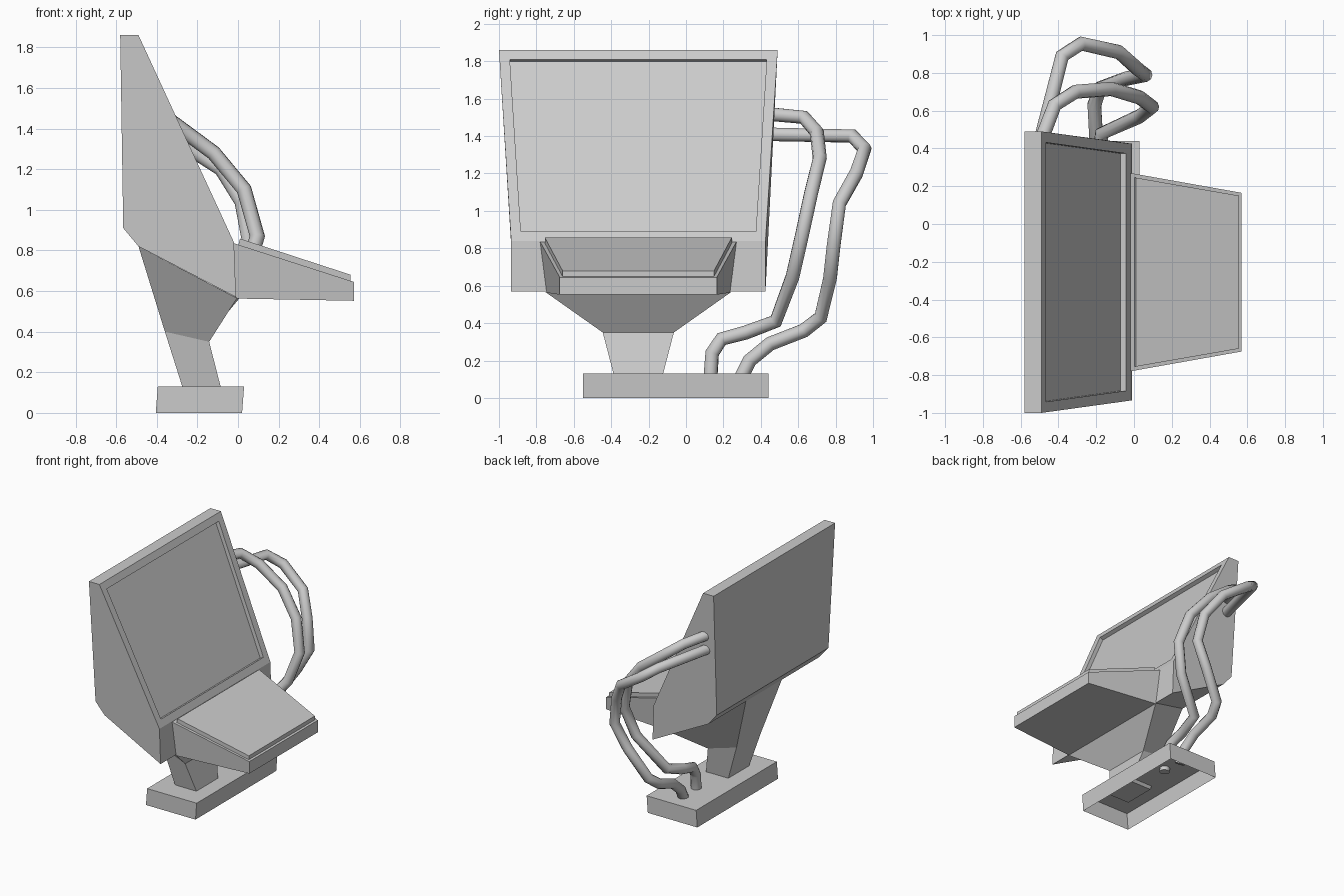
import bpy, bmesh
from mathutils import Vector

if "Cube" in bpy.data.objects:
    bpy.data.objects.remove(bpy.data.objects["Cube"])


def loft(name, rings, caps=(True, True), recess=None):
    """Skin a list of equal-length point rings; recess = (side index, margin, depth)."""
    bm = bmesh.new()
    rows = [[bm.verts.new(p) for p in ring] for ring in rings]
    n = len(rows[0])
    sides = []
    for a, b in zip(rows, rows[1:]):
        for i in range(n):
            j = (i + 1) % n
            sides.append(bm.faces.new((a[i], a[j], b[j], b[i])))
    if caps[0]:
        bm.faces.new(rows[0][::-1])
    if caps[1]:
        bm.faces.new(rows[-1])
    bmesh.ops.recalc_face_normals(bm, faces=bm.faces[:])
    if recess:
        face, margin, depth = sides[recess[0]], recess[1], recess[2]
        face.normal_update()
        normal = face.normal.copy()
        bmesh.ops.inset_region(bm, faces=[face], thickness=margin, use_even_offset=True)
        res = bmesh.ops.extrude_face_region(bm, geom=[face])
        moved = [v for v in res["geom"] if isinstance(v, bmesh.types.BMVert)]
        bmesh.ops.translate(bm, verts=moved, vec=-normal * depth)
        if face.is_valid:
            bm.faces.remove(face)
    mesh = bpy.data.meshes.new(name)
    bm.to_mesh(mesh)
    bm.free()
    obj = bpy.data.objects.new(name, mesh)
    bpy.context.collection.objects.link(obj)
    return obj


MID = -0.255  # the console is symmetric about this y


def mirrored(profile):
    """Two side rings from (x, z, half width) points."""
    return [[(x, MID + s * w, z) for x, z, w in profile] for s in (-1, 1)]


def cable(name, points, radius=0.038):
    cu = bpy.data.curves.new(name, 'CURVE')
    cu.dimensions = '3D'
    cu.bevel_depth = radius
    cu.bevel_resolution = 3
    cu.use_fill_caps = True
    sp = cu.splines.new('POLY')
    sp.points.add(len(points) - 1)
    for p, co in zip(sp.points, points):
        p.co = (*co, 1)
    sp.use_smooth = True
    obj = bpy.data.objects.new(name, cu)
    bpy.context.collection.objects.link(obj)


def ring4(x0, x1, z0, z1, y0, y1):
    """Four corners: back edge (x0, z0, half-width y0), front edge (x1, z1, y1)."""
    return [(x0, MID - y0, z0), (x1, MID - y1, z1), (x1, MID + y1, z1), (x0, MID + y0, z0)]


# Base: shallow box, open underneath
loft("base", [
    [(-0.405, -0.55, 0), (0.02, -0.55, 0), (0.02, 0.44, 0), (-0.405, 0.44, 0)],
    [(-0.395, -0.55, 0.13), (0.03, -0.55, 0.13), (0.03, 0.44, 0.13), (-0.395, 0.44, 0.13)],
], caps=(False, True))

# Pedestal flaring up to the underside of the monitor
loft("pedestal", [
    ring4(-0.265, -0.078, 0.10, 0.10, 0.125, 0.125),
    ring4(-0.36, -0.142, 0.40, 0.35, 0.15, 0.19),
    ring4(-0.49, -0.005, 0.82, 0.565, 0.22, 0.495),
])

# Monitor housing with recessed slanted screen
loft("monitor", mirrored([
    (-0.58, 1.86, 0.745), (-0.49, 1.86, 0.745), (-0.02, 0.84, 0.68),
    (-0.01, 0.57, 0.68), (-0.49, 0.82, 0.68), (-0.565, 0.91, 0.685),
]), recess=(1, 0.055, 0.03))

# Keyboard shelf and raised key plate
loft("keyboard_shelf", mirrored([
    (-0.02, 0.835, 0.525), (0.57, 0.645, 0.42), (0.57, 0.552, 0.42), (-0.01, 0.563, 0.49),
]))
loft("key_plate", mirrored([
    (0.01, 0.858, 0.50), (0.555, 0.68, 0.405), (0.555, 0.645, 0.405), (0.0, 0.82, 0.50),
]))

# Cables from the monitor side down into the base
cable("outer_cable", [
    (-0.50, 0.42, 1.41), (-0.38, 0.89, 1.40), (-0.28, 0.955, 1.33), (-0.08, 0.91, 1.20),
    (0.02, 0.82, 1.04), (0.06, 0.79, 0.82), (-0.04, 0.77, 0.64), (-0.18, 0.72, 0.43),
    (-0.21, 0.63, 0.36), (-0.20, 0.45, 0.29), (-0.19, 0.34, 0.20), (-0.19, 0.29, 0.10)])
cable("inner_cable", [
    (-0.50, 0.42, 1.52), (-0.42, 0.63, 1.50), (-0.31, 0.70, 1.42), (-0.12, 0.715, 1.28),
    (0.03, 0.67, 1.10), (0.095, 0.62, 0.87), (0.03, 0.57, 0.65), (-0.17, 0.48, 0.41),
    (-0.19, 0.32, 0.35), (-0.19, 0.19, 0.315), (-0.18, 0.14, 0.24), (-0.18, 0.13, 0.10)])
